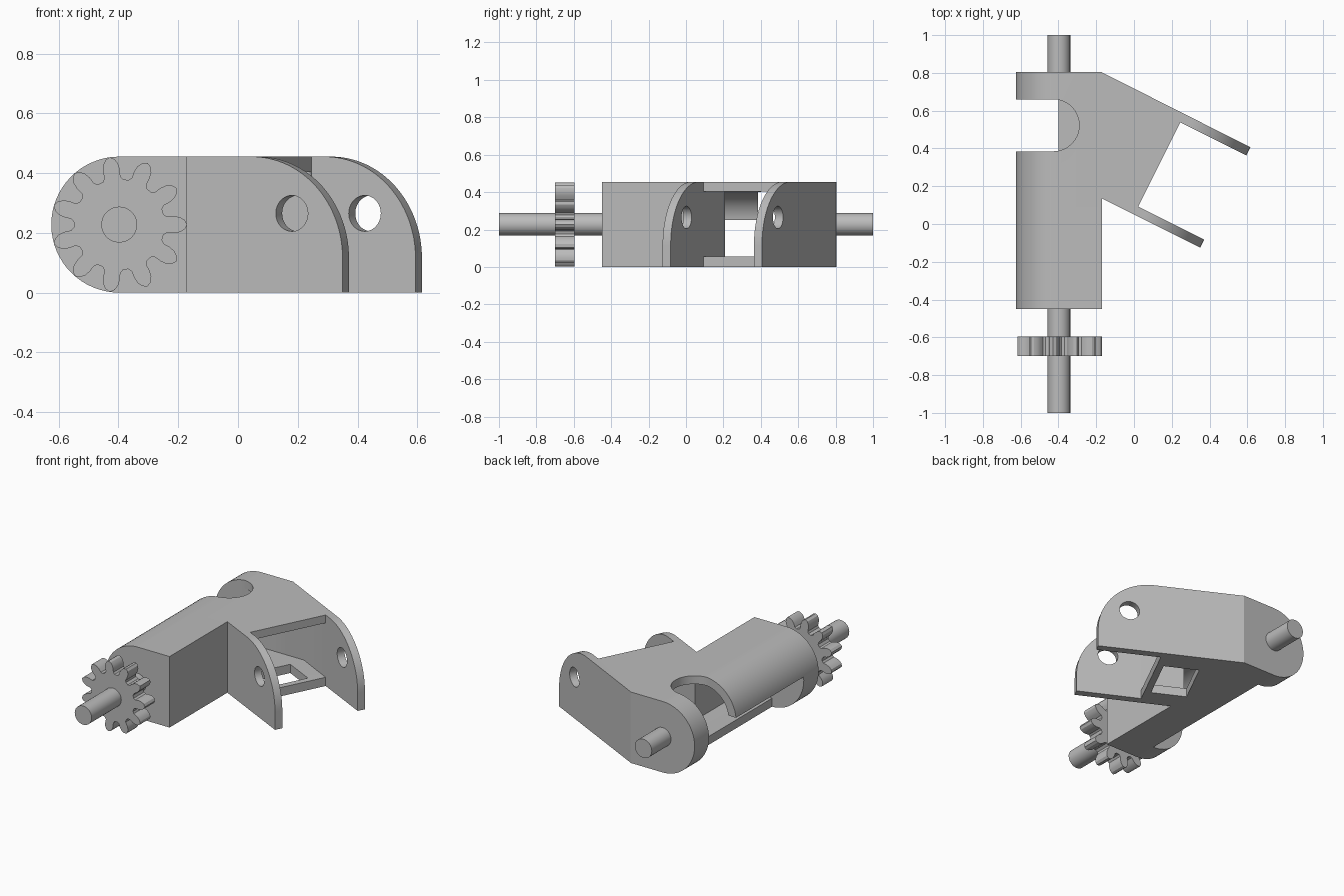
import bpy, bmesh
from math import sin, cos, pi, radians, sqrt
from mathutils import Matrix, Vector

cube = bpy.data.objects.get("Cube")
if cube:
    bpy.data.objects.remove(cube, do_unlink=True)

grey = bpy.data.materials.new("plain grey")
grey.use_nodes = True
grey.diffuse_color = (0.5, 0.5, 0.5, 1)
grey.node_tree.nodes["Principled BSDF"].inputs["Base Color"].default_value = (0.5, 0.5, 0.5, 1)

HEIGHT = 0.455
AXIS_X, AXIS_Z = -0.3975, HEIGHT / 2
ALONG = Vector((2, -1, 0)).normalized()    # direction of the arms
ACROSS = Vector((1, 2, 0)).normalized()    # direction from one arm to the other
ARM_END = Vector((0.35, -0.125, 0))        # outer corner of the front arm tip


def arc(cx, cy, r, start, end, steps=32):
    angles = [radians(start + (end - start) * i / steps) for i in range(steps + 1)]
    return [(cx + r * cos(a), cy + r * sin(a)) for a in angles]


def prism(name, outline, low, high, place=Matrix()):
    """Extrude a 2D outline between two levels, then place it."""
    bm = bmesh.new()
    face = bm.faces.new([bm.verts.new((a, b, low)) for a, b in outline])
    top = bmesh.ops.extrude_face_region(bm, geom=[face])["geom"]
    bmesh.ops.translate(bm, vec=(0, 0, high - low),
                        verts=[g for g in top if isinstance(g, bmesh.types.BMVert)])
    bmesh.ops.transform(bm, matrix=place, verts=bm.verts)
    bmesh.ops.recalc_face_normals(bm, faces=bm.faces)
    mesh = bpy.data.meshes.new(name)
    bm.to_mesh(mesh)
    bm.free()
    mesh.materials.append(grey)
    obj = bpy.data.objects.new(name, mesh)
    bpy.context.collection.objects.link(obj)
    return obj


def combine(target, tool, operation="DIFFERENCE"):
    """Apply a boolean and discard the tool."""
    mod = target.modifiers.new("cut", "BOOLEAN")
    mod.operation, mod.solver, mod.object = operation, "EXACT", tool
    bpy.context.view_layer.objects.active = target
    bpy.ops.object.modifier_apply(modifier=mod.name)
    bpy.data.objects.remove(tool, do_unlink=True)


def smooth(obj):
    bpy.ops.object.select_all(action="DESELECT")
    obj.select_set(True)
    bpy.context.view_layer.objects.active = obj
    bpy.ops.object.shade_smooth_by_angle(angle=radians(30))


def rect(x0, y0, x1, y1):
    return [(x0, y0), (x1, y0), (x1, y1), (x0, y1)]


def local(u, v):
    """Plan point measured from the arm tips: u along the arm, v across."""
    p = ARM_END + ALONG * u + ACROSS * v
    return (p.x, p.y)


# Outline (x, z) is extruded along +y
LENGTHWISE = Matrix(((1, 0, 0, 0), (0, 0, 1, 0), (0, 1, 0, 0), (0, 0, 0, 1)))
# Outline (along the arm, z) is extruded across both arms
ARMWISE = Matrix(((ALONG.x, 0, ACROSS.x, ARM_END.x), (ALONG.y, 0, ACROSS.y, ARM_END.y),
                  (0, 1, 0, 0), (0, 0, 0, 1)))

# Housing: long body with a rounded side
housing = prism("housing", [(-0.17, 0), (-0.17, HEIGHT)]
                + arc(AXIS_X, AXIS_Z, AXIS_Z, 90, 270), -0.45, 0.805, LENGTHWISE)

# Angled wing with two arms
SPAN, THICK, REACH = 0.594, 0.048, 0.39
wing = prism("wing", [(-0.3, 0.135), (-0.17, 0.135), local(0, 0), local(0, THICK),
                      local(-REACH, THICK), local(-REACH, SPAN - THICK),
                      local(0, SPAN - THICK), local(0, SPAN),
                      (-0.17, 0.803), (-0.3, 0.803)], 0, HEIGHT)

# Rounded arm tips and pivot holes
R = 0.34
combine(wing, prism("tip_cutter", [(0.1, HEIGHT - R)] + arc(-R, HEIGHT - R, R, 0, 90)
                    + [(-R, 0.6), (0.1, 0.6)], -0.1, 0.7, ARMWISE))
combine(wing, prism("pivot_cutter", arc(-0.19, 0.265, 0.06, 0, 352.5, 47), -0.1, 0.7, ARMWISE))
combine(housing, wing, "UNION")

# Hollow between floor and roof, in the body and in the wing
FLOOR, ROOF = 0.056, 0.404
combine(housing, prism("body_hollow", [(-0.21, FLOOR), (-0.21, ROOF)]
                       + arc(AXIS_X, AXIS_Z, (ROOF - FLOOR) / 2, 90, 270), -0.3, 0.66, LENGTHWISE))
V0, V1 = THICK + 0.001, SPAN - THICK - 0.001
combine(housing, prism("wing_hollow", [local(-REACH + 0.03, V0), (-0.23, 0.217), (-0.23, 0.659),
                                       (0.006, 0.659), local(-REACH + 0.03, V1)], FLOOR, ROOF))

# Open lower side, rounded roof notch and floor window
combine(housing, prism("side_cutter", rect(-0.8, -0.1, -0.4, 0.25), -0.3, 0.66, LENGTHWISE))
combine(housing, prism("notch_cutter", [(-0.8, 0.385)] + arc(-0.4275, 0.5225, 0.1375, -90, 90)
                       + [(-0.8, 0.66)], 0.2, 0.6))
combine(housing, prism("window_cutter", [local(u, v) for u, v in
                                         rect(-0.645, 0.13, -0.43, 0.45)], -0.1, 0.2))
smooth(housing)

# Shaft stubs at both ends
for name, low, high in (("front_shaft", -1, -0.42), ("rear_shaft", 0.77, 1)):
    smooth(prism(name, arc(AXIS_X, AXIS_Z, 0.06, 0, 352.5, 47), low, high, LENGTHWISE))

# Gear with eleven rounded teeth
TEETH = 11
flank = [(0.152, 13), (0.162, 9.5), (0.185, 8.8), (0.205, 7), (0.22, 4)]
tooth = [(r, -a) for r, a in flank] + [(0.2275, 0)] + [(r, a) for r, a in reversed(flank)]
gear_outline = []
for i in range(TEETH):
    for r, a in tooth:
        t = radians(a) + 2 * pi * i / TEETH
        gear_outline.append((AXIS_X + r * cos(t), AXIS_Z + r * sin(t)))
smooth(prism("gear", gear_outline, -0.7, -0.595, LENGTHWISE))
